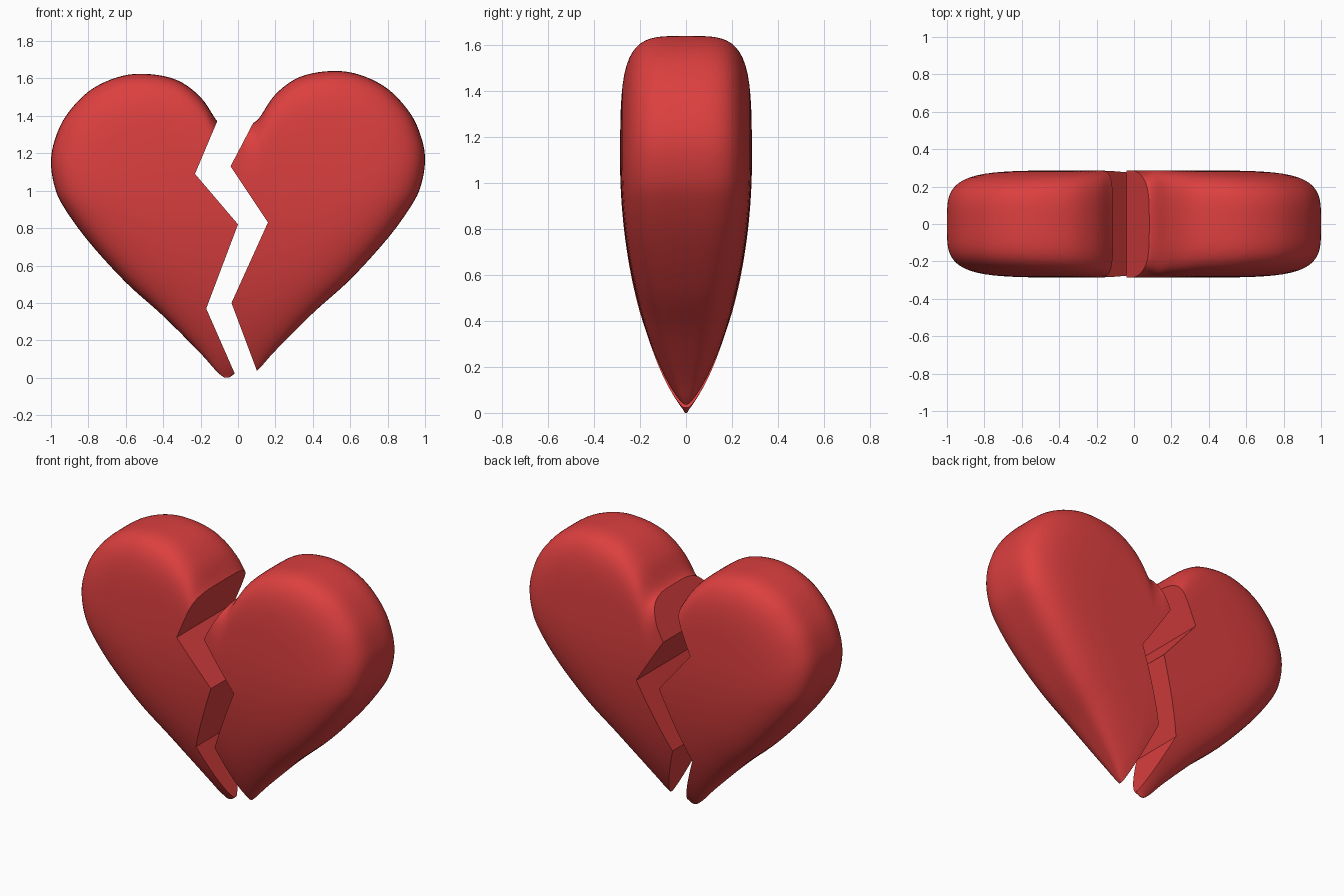
import bpy, bmesh, math
from mathutils import Vector

if "Cube" in bpy.data.objects:
    bpy.data.objects.remove(bpy.data.objects["Cube"], do_unlink=True)

red = bpy.data.materials.new("heart red")
red.use_nodes = True
color = (0.72, 0.05, 0.05, 1)
red.diffuse_color = color
red.node_tree.nodes["Principled BSDF"].inputs["Base Color"].default_value = color

AXIS = -0.06      # heart's own centre line for the right half
MIDDLE = 0.85     # height the rings shrink towards
RINGS = 20

# Half outline, from the cleft over the lobe to the tip
LOBE = [(-.06, 1.345), (-.11, 1.37), (-.2, 1.5), (-.33, 1.593), (-.5, 1.625),
        (-.65, 1.605), (-.8, 1.53), (-.92, 1.4), (-.98, 1.27), (-1, 1.15),
        (-.98, 1.02), (-.93, .91), (-.8, .73), (-.6, .51), (-.4, .33),
        (-.2, .13), (-.11, .03), (-.06, 0)]


def smooth_closed(points, steps=5):
    """Catmull-Rom curve through a closed list of points."""
    pts, out = [Vector(p) for p in points], []
    n = len(pts)
    for i in range(n):
        a, b, c, d = (pts[(i + k) % n] for k in (-1, 0, 1, 2))
        for s in range(steps):
            t = s / steps
            out.append((b * 2 + (c - a) * t + (a * 2 - b * 5 + c * 4 - d) * t ** 2
                        + (b * 3 - a - c * 3 + d) * t ** 3) / 2)
    return out


def make_object(name, bm):
    bmesh.ops.recalc_face_normals(bm, faces=bm.faces)
    mesh = bpy.data.meshes.new(name)
    bm.to_mesh(mesh)
    bm.free()
    mesh.materials.append(red)
    obj = bpy.data.objects.new(name, mesh)
    bpy.context.collection.objects.link(obj)
    return obj


def thickness(z):
    return 0.287 * math.sin(math.pi / 2 * min(max(z, 0.01) / 1.1, 1)) ** 0.65


def puffy_heart(name, mirror, lift):
    """Whole pillow-shaped heart lofted from shrinking outline rings."""
    other = [(2 * AXIS - x, z) for x, z in LOBE[-2:0:-1]]
    outline = smooth_closed(LOBE + other)
    centre = Vector((AXIS, MIDDLE))
    bm = bmesh.new()

    def vert(p, t, side):
        q = centre + (p - centre) * t
        y = side * thickness(q.y) * max(1 - t ** 6, 0) ** 0.25
        return bm.verts.new((mirror * q.x, y, q.y + lift))

    rim = [vert(p, 1, 0) for p in outline]
    n = len(rim)
    for side in (-1, 1):
        outer = rim
        for k in range(1, RINGS):
            t = 1 - (k / RINGS) ** 3
            inner = [vert(p, t, side) for p in outline]
            for i in range(n):
                j = (i + 1) % n
                bm.faces.new((outer[i], outer[j], inner[j], inner[i]))
            outer = inner
        tip = vert(centre, 0, side)
        for i in range(n):
            bm.faces.new((outer[i], outer[(i + 1) % n], tip))
    return make_object(name, bm)


def crack_block(crack, side):
    """Block covering everything on one side of the zigzag."""
    poly = crack + [(side * 2, crack[-1][1]), (side * 2, crack[0][1])]
    bm = bmesh.new()
    face = bm.faces.new([bm.verts.new((x, -1, z)) for x, z in poly])
    new = bmesh.ops.extrude_face_region(bm, geom=[face])["geom"]
    bmesh.ops.translate(bm, vec=(0, 2, 0),
                        verts=[v for v in new if isinstance(v, bmesh.types.BMVert)])
    return make_object("crack_cutter", bm)


def heart_half(name, side, lift, crack):
    heart = puffy_heart(name, -side, lift)
    cutter = crack_block(crack, side)
    cutter.hide_render = True
    cut = heart.modifiers.new("crack", "BOOLEAN")
    cut.operation, cut.solver, cut.object = "INTERSECT", "EXACT", cutter
    bpy.ops.object.select_all(action="DESELECT")
    heart.select_set(True)
    bpy.context.view_layer.objects.active = heart
    bpy.ops.object.modifier_apply(modifier=cut.name)
    bpy.data.objects.remove(cutter, do_unlink=True)
    bpy.ops.object.shade_smooth_by_angle(angle=math.radians(35))


# Two halves, each cut along its own zigzag edge
heart_half("right_half", -1, 0,
           [(.07, 1.8), (-.23, 1.09), (0, .82), (-.17, .37), (.08, -.2)])
heart_half("left_half", 1, .015,
           [(.31, 1.8), (-.04, 1.13), (.16, .83), (-.035, .4), (.19, -.2)])
